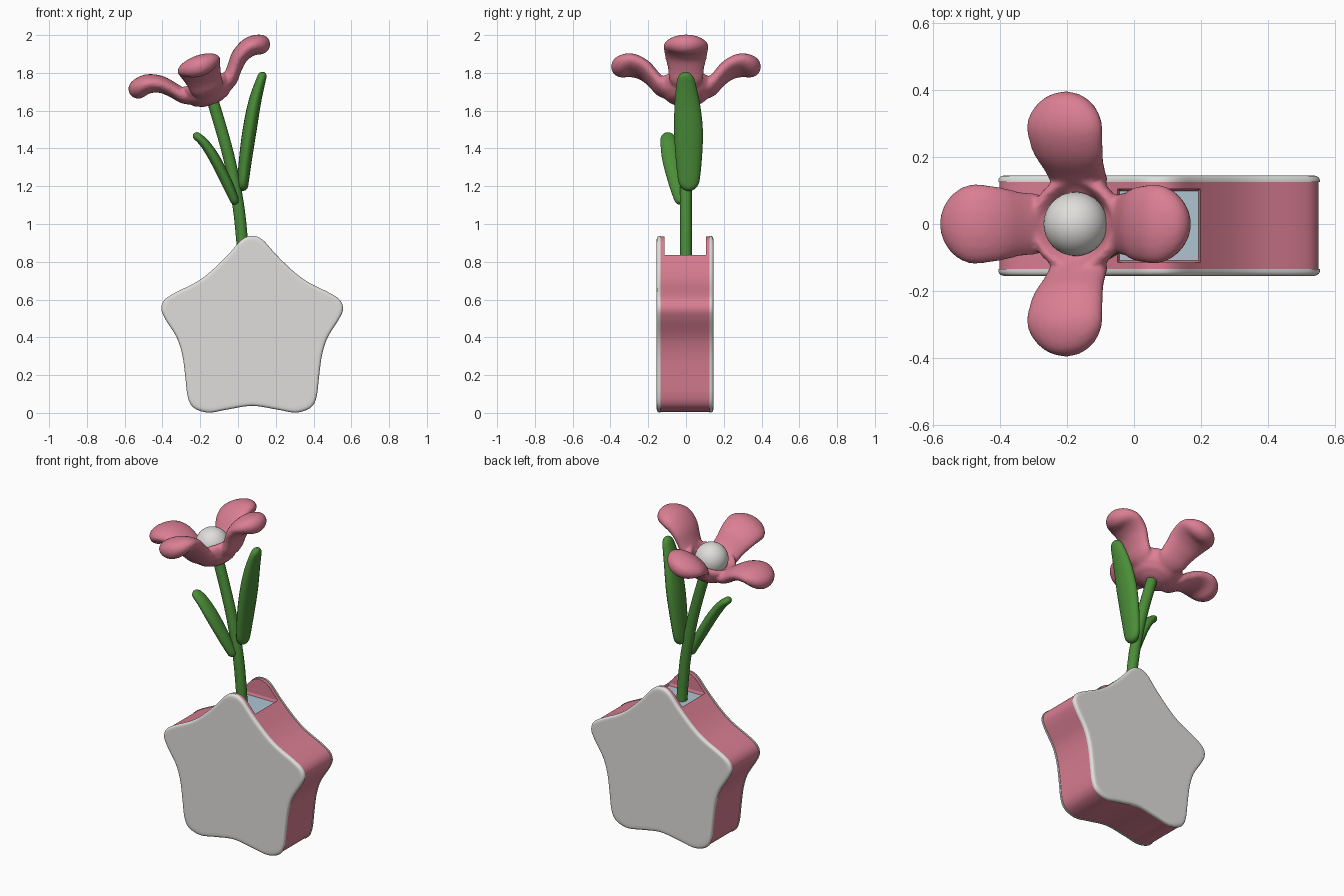
import bpy, bmesh, math
from mathutils import Vector, Matrix

if "Cube" in bpy.data.objects:
    bpy.data.objects.remove(bpy.data.objects["Cube"])


def material(name, rgb):
    m = bpy.data.materials.new(name)
    m.diffuse_color = (*rgb, 1)
    m.use_nodes = True
    m.node_tree.nodes["Principled BSDF"].inputs["Base Color"].default_value = m.diffuse_color
    return m


PINK = material("pink", (0.70, 0.21, 0.29))
WHITE = material("off_white", (0.74, 0.73, 0.71))
GREEN = material("leaf_green", (0.07, 0.27, 0.04))
WATER = material("water_blue", (0.42, 0.56, 0.64))


def finish(bm, name, mats, angle=35):
    bmesh.ops.recalc_face_normals(bm, faces=bm.faces)
    me = bpy.data.meshes.new(name)
    bm.to_mesh(me)
    bm.free()
    for m in mats:
        me.materials.append(m)
    for p in me.polygons:
        p.use_smooth = True
    me.set_sharp_from_angle(angle=math.radians(angle))
    ob = bpy.data.objects.new(name, me)
    bpy.context.collection.objects.link(ob)
    return ob


def spline(pts, t):
    """Catmull-Rom through pts, t in 0..1"""
    n = len(pts) - 1
    i = min(int(t * n), n - 1)
    u = t * n - i
    g = lambda k: pts[max(0, min(n, k))]
    return [0.5 * (2 * b + (c - a) * u + (2 * a - 5 * b + 4 * c - d) * u * u
                   + (3 * b - a - 3 * c + d) * u ** 3)
            for a, b, c, d in zip(g(i - 1), g(i), g(i + 1), g(i + 2))]


def loft(bm, rings):
    """Bridge closed rings of points and cap both ends"""
    rows = [[bm.verts.new(p) for p in r] for r in rings]
    for r0, r1 in zip(rows, rows[1:]):
        for k in range(len(r0)):
            j = (k + 1) % len(r0)
            bm.faces.new((r0[k], r0[j], r1[j], r1[k]))
    bm.faces.new(rows[0])
    bm.faces.new(rows[-1])


def sweep(bm, stations, across, mat=Matrix(), n=32, sides=20):
    """Rounded elliptic sweep; stations are x, y, z, half width, half thickness"""
    s = [spline(stations, 0.5 - 0.5 * math.cos(math.pi * i / n)) for i in range(n + 1)]
    pos = [Vector(q[:3]) for q in s]
    dist = [0]
    for p, q in zip(pos, pos[1:]):
        dist.append(dist[-1] + (q - p).length)
    across = Vector(across).normalized()
    rings = []
    for i, q in enumerate(s):
        tan = (pos[min(i + 1, n)] - pos[max(i - 1, 0)]).normalized()
        w = (across - tan * across.dot(tan)).normalized()
        nrm = tan.cross(w)
        end = min(dist[i], dist[-1] - dist[i])
        half = [v * max(0.04, math.sqrt(1 - (1 - min(1, end / v)) ** 2)) for v in q[3:]]
        rings.append([mat @ (pos[i] + w * half[0] * math.cos(a) + nrm * half[1] * math.sin(a))
                      for a in (2 * math.pi * k / sides for k in range(sides))])
    loft(bm, rings)


# Rounded star outline: half profile, mirrored about the star's axis
HALF = [(0, .937), (.055, .917), (.125, .84), (.22, .748), (.30, .69), (.41, .635),
        (.465, .597), (.481, .55), (.46, .497), (.40, .40), (.37, .307), (.355, .20),
        (.343, .095), (.322, .04), (.28, .012), (.22, .002), (.13, .018), (0, .037)]
full = [(-HALF[1][0], HALF[1][1])] + HALF + [(-HALF[-2][0], HALF[-2][1])]
SUB = 5
nseg = len(full) - 1
right = [spline(full, (1 + k / SUB) / nseg) for k in range((len(HALF) - 1) * SUB + 1)]
STAR = right + [[-x, z] for x, z in right[-2:0:-1]]
CX, CZ = 0.075, 0.47


def star_ring(y, s, top=9):
    pts = [(CX + x * s, y, CZ + (z - CZ) * s) for x, z in STAR]
    return [p for p in pts if p[2] <= top]


def star_slab(name, rings, mat):
    bm = bmesh.new()
    loft(bm, [star_ring(y, s) for y, s in rings])
    return finish(bm, name, [mat])


# Off-white front and back plates with rounded rims, and pink walls behind them
for name, sign in (("front", -1), ("back", 1)):
    y = lambda d: -0.005 + sign * d
    star_slab(name + "_plate", [(y(.130), 1), (y(.138), 1), (y(.144), .993),
                                (y(.148), .982), (y(.150), .965), (y(.150), .93)], WHITE)
    star_slab(name + "_wall", [(y(.110), .992), (y(.132), .992)], PINK)

# Pink middle of the vase, cut off flat at the opening, with water in it
bm = bmesh.new()
loft(bm, [star_ring(-.115, .992, .842), star_ring(.105, .992, .842)])
bmesh.ops.recalc_face_normals(bm, faces=bm.faces)
top = max((f for f in bm.faces if f.normal.z > .99), key=lambda f: f.calc_center_median().z)
bmesh.ops.inset_region(bm, faces=[top], thickness=.008)
bmesh.ops.translate(bm, verts=top.verts, vec=(0, 0, -.015))
top.material_index = 1
finish(bm, "vase_body", [PINK, WATER])

# Stem
bm = bmesh.new()
sweep(bm, [(.03, 0, .78, .031, .031), (.02, 0, .93, .031, .031), (-.002, 0, 1.12, .031, .031),
           (-.055, 0, 1.38, .031, .031), (-.145, 0, 1.69, .031, .031)], (0, 1, 0))
finish(bm, "stem", [GREEN], 60)

# Leaves
bm = bmesh.new()
sweep(bm, [(.022, .015, 1.175, .05, .028), (.038, .015, 1.33, .068, .034),
           (.062, .013, 1.50, .076, .037), (.092, .005, 1.66, .064, .033),
           (.135, -.005, 1.805, .038, .022)], (0, 1, 0))
finish(bm, "large_leaf", [GREEN], 60)
bm = bmesh.new()
sweep(bm, [(-.01, -.025, 1.105, .028, .022), (-.055, -.05, 1.21, .04, .028),
           (-.12, -.078, 1.34, .047, .029), (-.18, -.092, 1.43, .043, .025),
           (-.235, -.098, 1.478, .034, .02)], (0, 1, 0))
finish(bm, "small_leaf", [GREEN], 60)

# Flower: cup and four petals fused into one smooth body, tilted on the stem
TILT = Matrix.Translation((-.132, 0, 1.633)) @ Matrix.Rotation(math.radians(-20), 4, 'Y')
bm = bmesh.new()
cup = [(.002, 0), (.05, .004), (.095, .022), (.128, .055), (.145, .10), (.145, .13),
       (.125, .145), (.105, .12), (.08, .07), (.002, .05)]
loft(bm, [[TILT @ Vector((r * math.cos(a), r * math.sin(a), h))
           for a in (math.pi * k / 16 for k in range(32))] for r, h in cup])
petal = [(.06, 0, .06, .07, .035), (.125, 0, .09, .09, .04), (.17, 0, .14, .097, .04),
         (.22, 0, .192, .112, .045), (.28, 0, .219, .120, .051), (.33, 0, .217, .121, .053),
         (.392, 0, .192, .115, .052)]
for k in range(4):
    sweep(bm, petal, (0, 1, 0), TILT @ Matrix.Rotation(k * math.pi / 2, 4, 'Z'))
flower = finish(bm, "flower_petals", [PINK], 180)
mod = flower.modifiers.new("fuse", 'REMESH')
mod.mode = 'VOXEL'
mod.voxel_size = 0.009
mod.use_smooth_shade = True
mod = flower.modifiers.new("soften", 'SMOOTH')
mod.factor = 0.5
mod.iterations = 6

# Flower centre
bm = bmesh.new()
bmesh.ops.create_uvsphere(bm, u_segments=32, v_segments=16, radius=.096,
                          matrix=TILT @ Matrix.Translation((0, 0, .125)))
finish(bm, "flower_centre", [WHITE], 60)
